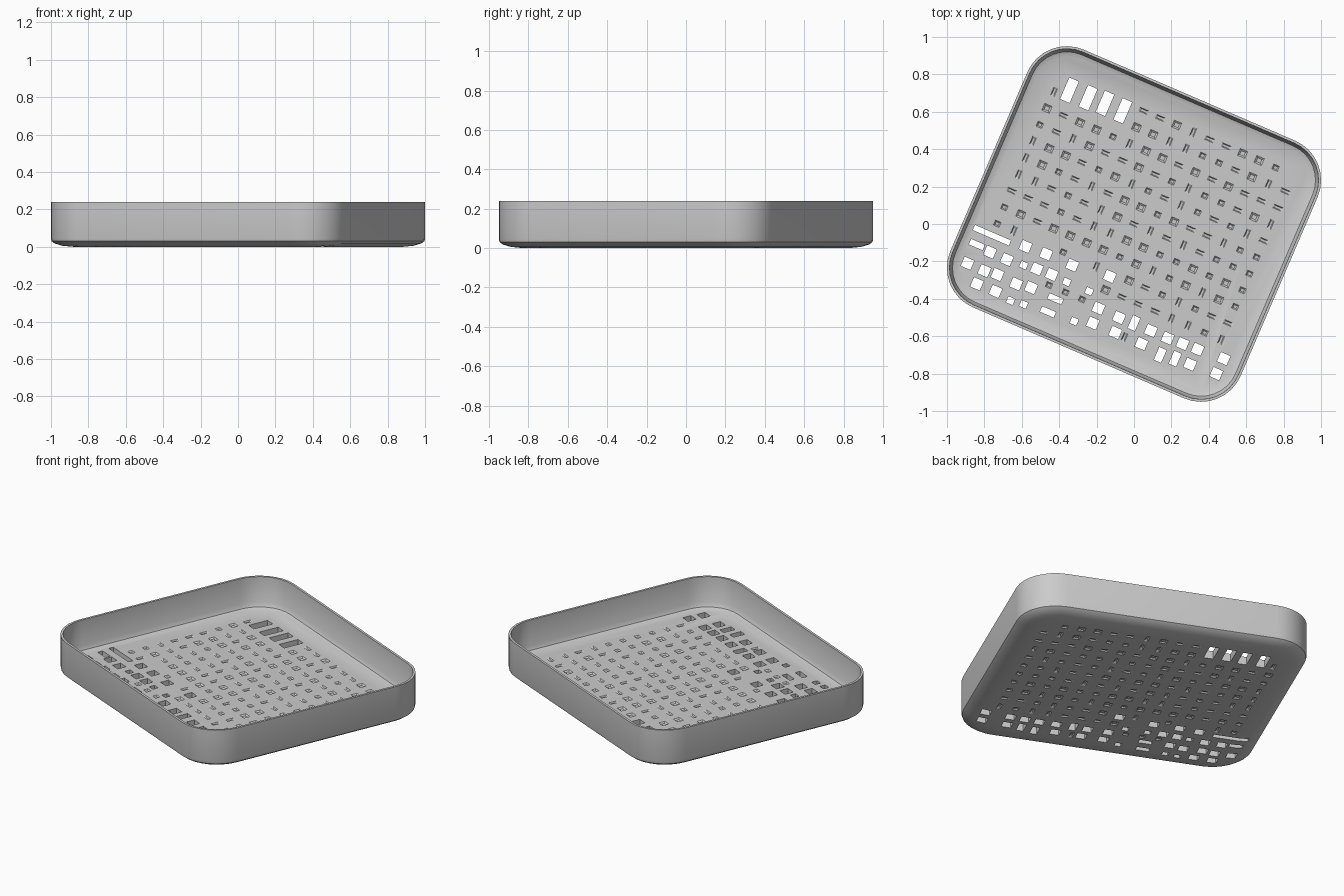
import bpy, bmesh, math, random
from mathutils import Matrix, Vector

if "Cube" in bpy.data.objects:
    bpy.data.objects.remove(bpy.data.objects["Cube"])

random.seed(4)
TURN = math.radians(-23.3)
HX, HY, R = 0.845, 0.75, 0.23


def rounded_loop(inset, seg=8):
    r = R - inset
    pts = []
    for k, (sx, sy) in enumerate([(1, 1), (-1, 1), (-1, -1), (1, -1)]):
        for i in range(seg + 1):
            a = math.pi / 2 * (k + i / seg)
            pts.append((sx * (HX - R) + r * math.cos(a), sy * (HY - R) + r * math.sin(a)))
    return pts


def finish(bm, name):
    bmesh.ops.recalc_face_normals(bm, faces=bm.faces)
    me = bpy.data.meshes.new(name)
    bm.to_mesh(me)
    bm.free()
    ob = bpy.data.objects.new(name, me)
    bpy.context.collection.objects.link(ob)
    ob.rotation_euler.z = TURN
    return ob


def prism(bm, x, y, z0, z1, w, h, tip=1.0):
    # box whose z1 end is scaled by tip
    rings = []
    for z, s in ((z0, 1), (z1, tip)):
        rings.append([bm.verts.new((x + a * w / 2 * s, y + b * h / 2 * s, z))
                      for a, b in ((-1, -1), (1, -1), (1, 1), (-1, 1))])
    lo, hi = rings
    bm.faces.new(lo[::-1])
    bm.faces.new(hi)
    for i in range(4):
        j = (i + 1) % 4
        bm.faces.new((lo[i], lo[j], hi[j], hi[i]))


# Tray: thin wall and floor, lofted through (inset, height) steps
profile = [(0.12, 0.0), (0.06, 0.006), (0.02, 0.018), (0.004, 0.03), (0, 0.045), (0, 0.24),
           (0.014, 0.24), (0.018, 0.085), (0.03, 0.06), (0.055, 0.05)]
bm = bmesh.new()
loops = [[bm.verts.new((x, y, z)) for x, y in rounded_loop(d)] for d, z in profile]
for a, b in zip(loops, loops[1:]):
    n = len(a)
    for i in range(n):
        bm.faces.new((a[i], a[(i + 1) % n], b[(i + 1) % n], b[i]))
bm.faces.new(loops[0][::-1])
bm.faces.new(loops[-1])
tray = finish(bm, "tray")

# Through holes, grouped by size (width, depth): centres
square = [(-.58, -.12), (-.47, -.16), (-.33, -.22), (-.13, -.28), (-.77, -.15), (-.68, -.19),
          (-.52, -.24), (-.44, -.27), (-.89, -.21), (-.80, -.25), (-.73, -.27), (-.63, -.32),
          (-.55, -.34), (-.84, -.32), (-.74, -.36), (-.19, -.45), (-.08, -.50), (-.22, -.53),
          (-.10, -.58), (.09, -.57), (.18, -.61), (.26, -.64), (.34, -.67), (.04, -.64),
          (.30, -.75), (.48, -.72), (.44, -.80)]
groups = {
    (.056, .054): square,
    (.038, .035): [(-.59, -.22), (-.36, -.31), (-.24, -.36), (-.66, -.41), (-.59, -.43), (-.32, -.52)],
    (.042, .075): [(0, -.53), (.14, -.70), (.22, -.72)],
    (.08, .032): [(-.84, -.11), (-.42, -.40), (-.46, -.47)],
    (.21, .03): [(-.76, -.06)],
    (.055, .125): [(-.345, .715), (-.245, .675), (-.155, .645), (-.06, .605)],
}
to_local = Matrix.Rotation(-TURN, 3, 'Z')
bm = bmesh.new()
taken = []
for (w, h), centres in groups.items():
    for x, y in centres:
        p = to_local @ Vector((x, y, 0))
        taken.append((p.x, p.y, w, h))
        prism(bm, p.x, p.y, -0.05, 0.1, w, h)
holes = finish(bm, "hole_cutter")

# Shallow dents over both faces of the floor
bm = bmesh.new()
NX, NY, PITCH = 15, 13, 0.096
for i in range(NX):
    for j in range(NY):
        x, y = (i - (NX - 1) / 2) * PITCH, (j - (NY - 1) / 2) * PITCH
        w, h = random.choice([(.03, .07), (.07, .03), (.06, .055), (.045, .04)])
        if math.hypot(max(abs(x) - .56, 0), max(abs(y) - .47, 0)) > .14:
            continue
        if any(abs(x - a) < (w + c) / 2 + .01 and abs(y - b) < (h + d) / 2 + .01
               for a, b, c, d in taken):
            continue
        prism(bm, x, y, 0.056, 0.043, w, h, 0.4)
        prism(bm, x, y, -0.006, 0.007, w, h, 0.4)
dents = finish(bm, "dent_cutter")

# Cut the floor
bpy.context.view_layer.objects.active = tray
tray.select_set(True)
for cutter in (holes, dents):
    cutter.hide_render = True
    mod = tray.modifiers.new(cutter.name, 'BOOLEAN')
    mod.operation = 'DIFFERENCE'
    mod.solver = 'EXACT'
    mod.object = cutter
    bpy.context.view_layer.update()
    bpy.ops.object.modifier_apply(modifier=mod.name)
    bpy.data.objects.remove(cutter)
bpy.ops.object.shade_smooth_by_angle(angle=math.radians(25))
